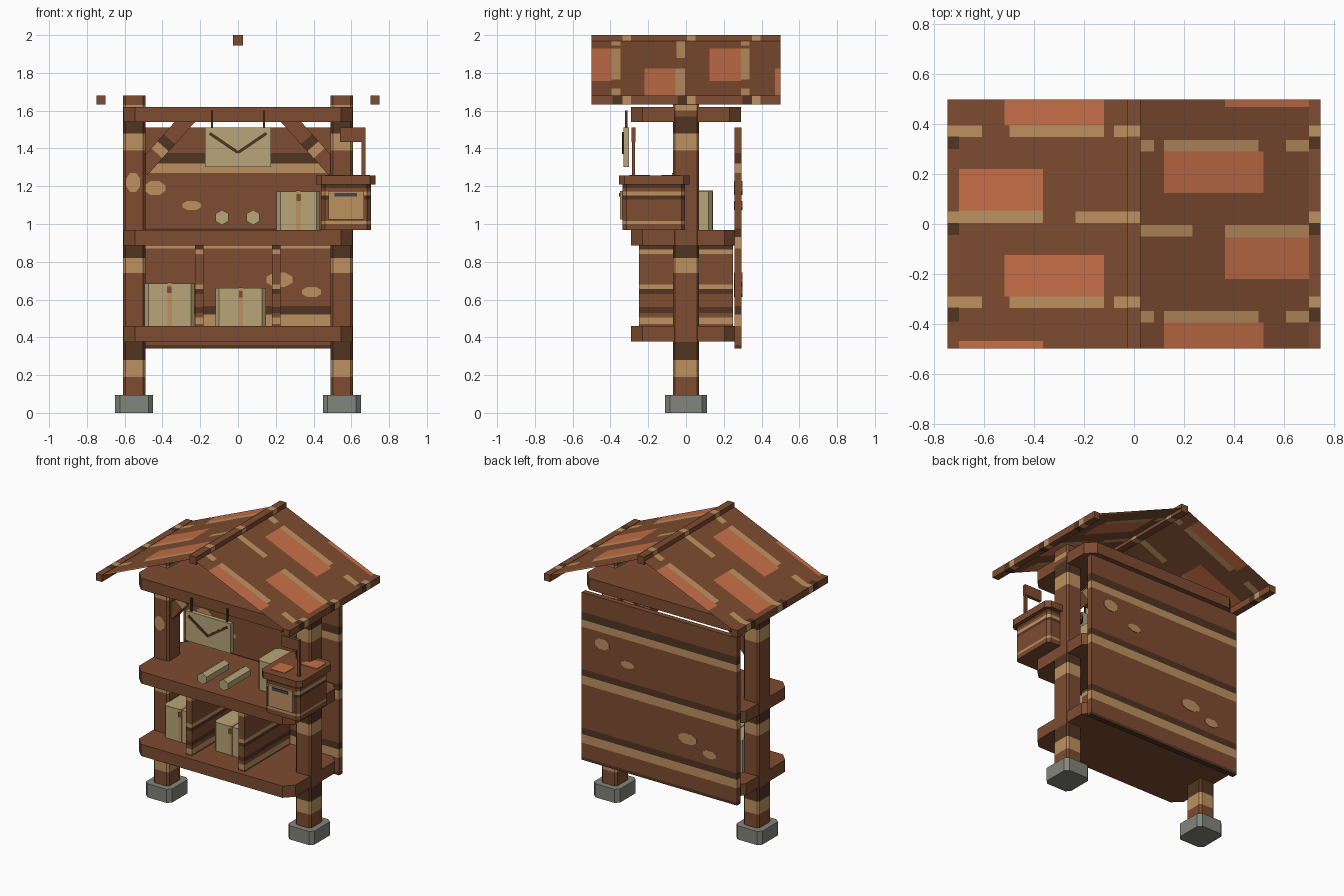
import bpy, bmesh
from math import atan2, hypot, pi, cos, sin
from mathutils import Vector, Matrix

cube = bpy.data.objects.get("Cube")
if cube:
    bpy.data.objects.remove(cube, do_unlink=True)


def material(name, rgb):
    """Flat material from an sRGB triple (0-255)."""
    col = [((c / 255 + 0.055) / 1.055) ** 2.4 for c in rgb] + [1]
    m = bpy.data.materials.new(name)
    m.use_nodes = True
    m.diffuse_color = col
    bsdf = m.node_tree.nodes["Principled BSDF"]
    bsdf.inputs["Base Color"].default_value = col
    bsdf.inputs["Roughness"].default_value = 0.9
    return m


BROWN = material("brown wood", (126, 76, 48))
DARK = material("dark wood", (82, 53, 34))
TAN = material("tan wood", (190, 145, 96))
ORANGE = material("orange tile", (200, 111, 72))
PAPER = material("paper", (184, 165, 121))
STONE = material("grey stone", (132, 133, 124))
SLOT = material("slot grey", (66, 70, 70))


def finish(name, bm, mats):
    me = bpy.data.meshes.new(name)
    bm.to_mesh(me)
    bm.free()
    for m in mats:
        me.materials.append(m)
    ob = bpy.data.objects.new(name, me)
    bpy.context.scene.collection.objects.link(ob)
    return ob


def cut(bm, axis, value):
    no = Vector((0, 0, 0))
    no[axis] = 1
    bmesh.ops.bisect_plane(bm, geom=bm.verts[:] + bm.edges[:] + bm.faces[:],
                           plane_co=no * value, plane_no=no, dist=1e-5)


def box(name, x, y, z, mat=BROWN, chamfer=0, tan=(), dark=(), axis=2):
    """Box from ranges, chamfered upright edges, colour bands along an axis."""
    bm = bmesh.new()
    size = [r[1] - r[0] for r in (x, y, z)]
    mid = [(r[1] + r[0]) / 2 for r in (x, y, z)]
    bmesh.ops.create_cube(bm, size=1, matrix=Matrix.Translation(mid) @ Matrix.Diagonal(size + [1]))
    if chamfer:
        upright = [e for e in bm.edges if abs(e.verts[0].co.z - e.verts[1].co.z) > 1e-4]
        bmesh.ops.bevel(bm, geom=upright, offset=chamfer, segments=1, affect='EDGES')
    for lo, hi in list(tan) + list(dark):
        cut(bm, axis, lo)
        cut(bm, axis, hi)
    for f in bm.faces:
        c = f.calc_center_median()[axis]
        for i, bands in ((1, tan), (2, dark)):
            if any(lo < c < hi for lo, hi in bands):
                f.material_index = i
    return finish(name, bm, [mat, TAN, DARK])


def bar(name, a, b, width, y, mat=BROWN, **kw):
    """Straight bar between two (x, z) points."""
    dx, dz = b[0] - a[0], b[1] - a[1]
    ob = box(name, (0, hypot(dx, dz)), y, (-width / 2, width / 2), mat, axis=0, **kw)
    ob.location = (a[0], 0, a[1])
    ob.rotation_euler.y = -atan2(dz, dx)
    return ob


def spot(name, x, y, z, w, h):
    """Thin eight-sided knot in the wood facing front or back."""
    bm = bmesh.new()
    m = Matrix.Translation((x, y, z)) @ Matrix.Diagonal((w, 1, h, 1)) @ Matrix.Rotation(pi / 2, 4, 'X') \
        @ Matrix.Rotation(pi / 8, 4, 'Z')
    bmesh.ops.create_cone(bm, cap_ends=True, segments=8, radius1=0.54, radius2=0.54, depth=0.006, matrix=m)
    return finish(name, bm, [TAN])


# Posts on stone feet, with diagonal braces under the top board
for side, s in (("left", 1), ("right", -1)):
    xs = sorted((s * 0.49, s * 0.608))
    box(side + "_post", xs, (-0.07, 0.07), (0.09, 1.68), chamfer=0.012,
        tan=((0.19, 0.28), (0.74, 0.82), (1.39, 1.48), (1.6, 1.63)),
        dark=((0.28, 0.375), (0.82, 0.89), (1.48, 1.57)))
    box(side + "_foot", sorted((s * 0.45, s * 0.65)), (-0.11, 0.11), (0, 0.095), STONE, chamfer=0.025)
    bar(side + "_brace", (s * 0.51, 1.285), (s * 0.25, 1.575), 0.08, (-0.04, 0.04),
        tan=((0.12, 0.17),), dark=((0.17, 0.22),))
spot("post_knot", -0.555, -0.07, 1.22, 0.075, 0.1)

# Shelves, top board and dividers
for name, z, back in (("bottom_shelf", (0.378, 0.46), 0.265),
                      ("counter_shelf", (0.885, 0.968), 0.265),
                      ("top_board", (1.54, 1.62), 0.29)):
    box(name, (-0.606, 0.606), (-0.29, back), z, chamfer=0.06)
for side, x in (("left", 0.203), ("right", -0.205)):
    box(side + "_divider", (x - 0.023, x + 0.023), (-0.25, 0.25), (0.46, 0.885),
        tan=((0.47, 0.505), (0.655, 0.68), (0.84, 0.865)),
        dark=((0.53, 0.56), (0.63, 0.655), (0.865, 0.885)))

# Back panel with grain bands and knots seen on both faces
box("back_panel", (-0.6, 0.6), (0.258, 0.295), (0.34, 1.51),
    tan=((0.46, 0.52), (0.87, 0.93), (1.27, 1.32)),
    dark=((0.34, 0.36), (0.52, 0.565), (0.93, 0.975), (1.32, 1.375)))
for x, z, w, h in ((-0.44, 1.19, 0.11, 0.075), (-0.245, 1.098, 0.1, 0.05),
                   (0.22, 0.705, 0.14, 0.075), (0.39, 0.64, 0.1, 0.055)):
    spot("panel_knot_front", x, 0.258, z, w, h)
    spot("panel_knot_back", -x, 0.295, z, w, h)

# Roof sheets: grid cut along the tile edges, coloured by rectangle
tiles = ((0.12, 0.52, -0.5, -0.395), (0.365, 0.725, -0.22, -0.055),
         (0.12, 0.52, 0.125, 0.29), (0.365, 0.725, 0.47, 0.5))
strips = [(0.365, 0.74, -0.055, -0.005), (0, 0.235, -0.05, -0.005)]
for lo in (-0.395, 0.29):
    strips += [(a, b, lo, lo + 0.047) for a, b in ((0, 0.08), (0.12, 0.5), (0.61, 0.725))]
for side, s in (("left", 1), ("right", -1)):
    bm = bmesh.new()
    corners = ((0, -0.5), (0.74, -0.5), (0.74, 0.5), (0, 0.5))
    bm.faces.new([bm.verts.new((x, y, 0)) for x, y in corners])
    for x0, x1, y0, y1 in list(tiles) + strips:
        for axis, v in ((0, x0), (0, x1), (1, y0), (1, y1)):
            cut(bm, axis, v)
    for f in bm.faces:
        c = f.calc_center_median()
        for i, rects in ((1, tiles), (2, strips)):
            if any(x0 < c.x < x1 and y0 < c.y < y1 for x0, x1, y0, y1 in rects):
                f.material_index = i
    for v in bm.verts:
        v.co = (s * v.co.x, s * v.co.y, 1.98 - v.co.x * 0.43)
    finish(side + "_roof_sheet", bm, [BROWN, ORANGE, TAN])
    box(side + "_eave_beam", sorted((s * 0.702, s * 0.748)), (-0.5, 0.5), (1.632, 1.68), axis=1,
        tan=((-0.335, -0.29), (0.005, 0.05), (0.35, 0.395)),
        dark=((-0.39, -0.335), (-0.045, 0.005), (0.3, 0.35)))
box("ridge_beam", (-0.026, 0.026), (-0.5, 0.5), (1.946, 2), axis=1,
    tan=((-0.335, -0.29), (0.005, 0.05), (0.35, 0.395)))

# Hanging letter sign
box("letter_sign", (-0.175, 0.175), (-0.332, -0.302), (1.302, 1.51), PAPER)
for s in (1, -1):
    bar("sign_flap_line", (s * 0.15, 1.48), (0, 1.378), 0.016, (-0.339, -0.331), DARK)
    box("sign_hanger", (s * 0.138 - 0.006, s * 0.138 + 0.006), (-0.323, -0.311), (1.51, 1.6), DARK)

# Parcels tied with a ribbon
for x, y, z, h in (((-0.495, -0.23), -0.12, 0.46, 0.225), ((-0.12, 0.148), -0.1, 0.46, 0.2),
                   ((0.205, 0.435), -0.085, 0.968, 0.205)):
    box("parcel", x, (y, y + 0.225), (z, z + h), PAPER, chamfer=0.02)
    m = (x[0] + x[1]) / 2
    box("parcel_ribbon", (m - 0.012, m + 0.012), (y - 0.004, y + 0.229), (z, z + h + 0.004), TAN)
    box("parcel_seal", (m - 0.01, m + 0.01), (y - 0.008, y), (z + h - 0.05, z + h - 0.015), BROWN)

# Rolled scrolls on the counter
for x in (-0.085, 0.08):
    bm = bmesh.new()
    turn = Matrix.Translation((x, -0.15, 1.035)) @ Matrix.Rotation(pi / 2, 4, 'X')
    bmesh.ops.create_cone(bm, cap_ends=True, segments=6, radius1=0.04, radius2=0.04, depth=0.25, matrix=turn)
    finish("scroll", bm, [PAPER])

# Letter box with lid, front plate, slot and flag
box("letter_box", (0.44, 0.703), (-0.335, -0.005), (0.968, 1.21), chamfer=0.02,
    tan=((1.15, 1.172), (1.0, 1.015)), dark=((1.13, 1.15), (1.19, 1.21)))
box("letter_box_lid", (0.412, 0.728), (-0.355, 0.018), (1.21, 1.256), chamfer=0.03)
for x, y in (((0.46, 0.57), (-0.3, -0.19)), ((0.58, 0.7), (-0.13, -0.03))):
    box("lid_tile", x, y, (1.254, 1.26), ORANGE)
box("letter_box_front", (0.478, 0.668), (-0.35, -0.33), (1.025, 1.175), TAN)
box("letter_slot", (0.51, 0.63), (-0.355, -0.349), (1.145, 1.165), SLOT)
box("flag_pole", (0.655, 0.675), (-0.286, -0.27), (1.25, 1.5))
box("flag", (0.54, 0.675), (-0.289, -0.267), (1.435, 1.51))
